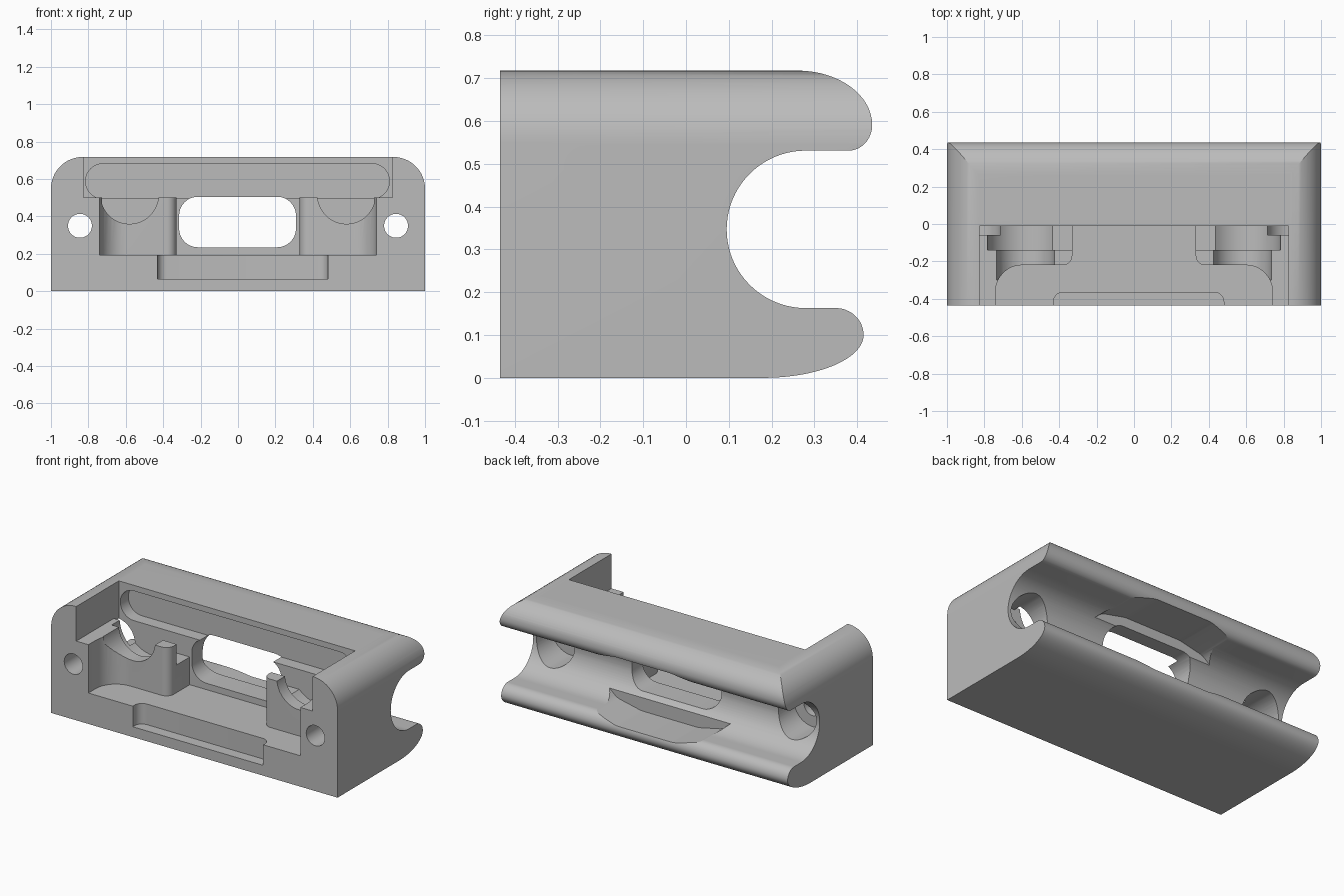
import bpy, bmesh
from math import sin, cos, tan, pi, radians
from mathutils import Vector

cube = bpy.data.objects.get("Cube")
if cube:
    bpy.data.objects.remove(cube, do_unlink=True)

grey = bpy.data.materials.new("light_grey")
grey.use_nodes = True
colour = (0.5, 0.5, 0.5, 1)
grey.diffuse_color = colour
grey.node_tree.nodes["Principled BSDF"].inputs["Base Color"].default_value = colour


def arc(cx, cy, a, b, start, end, n=16):
    """Points on an elliptical arc, angles in degrees."""
    angles = [radians(start + (end - start) * i / n) for i in range(n + 1)]
    return [(cx + a * cos(t), cy + b * sin(t)) for t in angles]


def circle(cx, cy, r):
    return arc(cx, cy, r, r, 0, 360, 48)[:-1]


def rounded(corners, n=8):
    """Polygon from (u, v, radius) corners, each corner filleted."""
    out = []
    for i, (u, v, r) in enumerate(corners):
        p = Vector((u, v))
        if r == 0:
            out.append((u, v))
            continue
        a = (Vector(corners[i - 1][:2]) - p).normalized()
        b = (Vector(corners[(i + 1) % len(corners)][:2]) - p).normalized()
        half = a.angle(b) / 2
        centre = p + (a + b).normalized() * (r / sin(half))
        s = p + a * (r / tan(half)) - centre
        e = p + b * (r / tan(half)) - centre
        sweep = s.angle(e)
        for k in range(n + 1):
            f = k / n
            q = centre + (s * sin((1 - f) * sweep) + e * sin(f * sweep)) / sin(sweep)
            out.append((q.x, q.y))
    return out


def rect(u0, u1, v0, v1, r=0):
    return rounded([(u0, v0, r), (u1, v0, r), (u1, v1, r), (u0, v1, r)])


def prism(name, pts, axis, lo, hi):
    """Extrude a 2D outline along an axis."""
    place = {"x": lambda u, v, w: (w, u, v),
             "y": lambda u, v, w: (u, w, v),
             "z": lambda u, v, w: (u, v, w)}[axis]
    bm = bmesh.new()
    rings = [[bm.verts.new(place(u, v, w)) for u, v in pts] for w in (lo, hi)]
    for ring in rings:
        bm.faces.new(ring)
    for i in range(len(pts)):
        j = (i + 1) % len(pts)
        bm.faces.new((rings[0][i], rings[0][j], rings[1][j], rings[1][i]))
    bmesh.ops.recalc_face_normals(bm, faces=bm.faces)
    mesh = bpy.data.meshes.new(name)
    bm.to_mesh(mesh)
    bm.free()
    mesh.materials.append(grey)
    ob = bpy.data.objects.new(name, mesh)
    bpy.context.collection.objects.link(ob)
    return ob


# Body: side profile with the rounded lips and the round groove at the back
side = [(-0.435, 0)]
side += arc(0.18, 0.1, 0.235, 0.1, -90, 0)
side += arc(0.35, 0.1, 0.065, 0.063, 0, 90)[1:]
side += arc(0.28, 0.347, 0.185, 0.184, 270, 90, 40)
side += arc(0.38, 0.591, 0.055, 0.06, -90, 0)
side += arc(0.26, 0.591, 0.175, 0.127, 0, 90)[1:]
side += [(-0.435, 0.718)]
body = prism("housing_body", side, "x", -1, 1)


def boolean(pts, axis, lo, hi, operation="DIFFERENCE"):
    cutter = prism("cutter", pts, axis, lo, hi)
    cutter.hide_render = True
    mod = body.modifiers.new("cut", "BOOLEAN")
    mod.operation = operation
    mod.solver = "EXACT"
    mod.object = cutter
    bpy.context.view_layer.objects.active = body
    bpy.ops.object.modifier_apply(modifier=mod.name)
    bpy.data.objects.remove(cutter, do_unlink=True)


# Rounded upper ends
outline = rounded([(-1, -0.1, 0), (1, -0.1, 0), (1, 0.718, 0.17), (-1, 0.718, 0.17)], 16)
boolean(outline, "y", -0.6, 0.6, "INTERSECT")

# Upper cavity, open at the top and front
boolean(rect(-0.825, 0.825, -0.6, -0.01), "z", 0.5, 0.9)

# Lower cavity, leaving a filleted pad on each side
half = [(0.74, -0.6, 0), (0.74, -0.22, 0.14), (0.33, -0.22, 0.05), (0.33, -0.01, 0)]
floor = half + [(-u, v, r) for u, v, r in reversed(half)]
boolean(rounded(floor), "z", 0.195, 0.6)

# Shallow front notch in the floor
boolean(rounded([(-0.43, -0.6, 0), (0.48, -0.6, 0), (0.48, -0.365, 0.05),
                 (-0.43, -0.365, 0.05)]), "z", 0.065, 0.3)

# Long recess in the back wall, and the window through it
boolean(rect(-0.815, 0.81, 0.495, 0.682, 0.093), "y", -0.1, 0.07)
boolean(rect(-0.315, 0.31, 0.235, 0.505, 0.1), "y", -0.1, 0.6)

# Flared opening through both lips at the back
flare = [(0.2, 0.567, 0.2), (0.37, 0.53, 0.1), (0.46, 0.45, 0.03)]
top = [(-u, v, r) for u, v, r in reversed(flare)] + flare
low = [(u, 0.69 - v, r) for u, v, r in reversed(top)]
boolean(rounded(top + low), "y", 0.16, 0.6)

for s in (-1, 1):
    # Cradles and ledges in the pads
    x = s * 0.58
    boolean(circle(x, 0.515, 0.155), "y", -0.3, -0.01)
    boolean(circle(x, 0.515, 0.205), "y", -0.14, -0.01)
    a, b = sorted((s * 0.3, s * 0.45))
    boolean(rect(a, b, 0.37, 0.6), "y", -0.14, -0.01)
    a, b = sorted((s * 0.7, s * 0.825))
    boolean(rect(a, b, 0.38, 0.6), "y", -0.06, -0.01)
    # Screw hole with a counterbore from the back
    boolean(circle(s * 0.845, 0.35, 0.064), "y", -0.6, 0.6)
    boolean(circle(s * 0.845, 0.35, 0.133), "y", -0.06, 0.6)

bpy.ops.object.select_all(action="DESELECT")
body.select_set(True)
bpy.context.view_layer.objects.active = body
bpy.ops.object.shade_smooth_by_angle(angle=radians(25))
